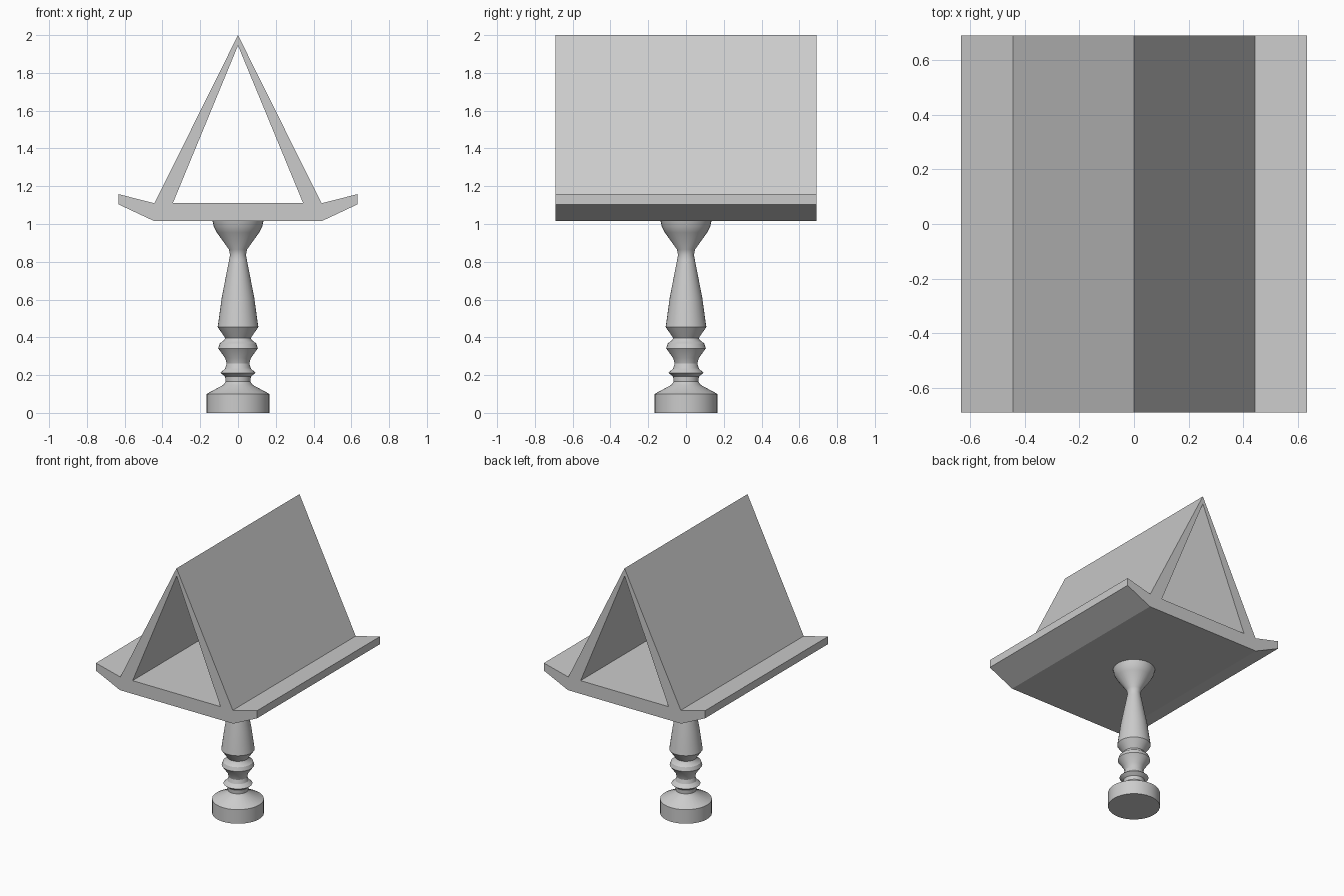
import bpy, bmesh
from math import radians, pi

if "Cube" in bpy.data.objects:
    bpy.data.objects.remove(bpy.data.objects["Cube"])


def make_object(name, bm, angle=30):
    bmesh.ops.recalc_face_normals(bm, faces=bm.faces)
    mesh = bpy.data.meshes.new(name)
    bm.to_mesh(mesh)
    bm.free()
    obj = bpy.data.objects.new(name, mesh)
    bpy.context.collection.objects.link(obj)
    bpy.ops.object.select_all(action='DESELECT')
    obj.select_set(True)
    bpy.context.view_layer.objects.active = obj
    bpy.ops.object.shade_smooth_by_angle(angle=radians(angle))
    return obj


def lathe(name, profile, steps=32):
    bm = bmesh.new()
    verts = [bm.verts.new((r, 0, z)) for r, z in profile]
    edges = [bm.edges.new(pair) for pair in zip(verts, verts[1:])]
    bmesh.ops.spin(bm, geom=verts + edges, cent=(0, 0, 0), axis=(0, 0, 1),
                   angle=2 * pi, steps=steps, use_duplicate=False)
    bmesh.ops.remove_doubles(bm, verts=bm.verts, dist=0.0005)
    return make_object(name, bm)


# Turned post with a round foot
lathe("turned_post", [
    (0, 0), (0.167, 0), (0.167, 0.10), (0.078, 0.148),
    (0.066, 0.165), (0.068, 0.192), (0.093, 0.212), (0.068, 0.235),
    (0.060, 0.262), (0.068, 0.290), (0.105, 0.342), (0.096, 0.368),
    (0.072, 0.387), (0.068, 0.397), (0.108, 0.455), (0.104, 0.48),
    (0.086, 0.61), (0.047, 0.81), (0.042, 0.835), (0.048, 0.865),
    (0.112, 0.955), (0.128, 0.985), (0.135, 1.017)])

# Double-sided book rest: right-half cross-sections, mirrored and extruded
outer = [(0, 2.0), (0.442, 1.11), (0.633, 1.158), (0.633, 1.104), (0.445, 1.016)]
inner = [(0, 1.945), (0.345, 1.11)]
DEPTH = 0.69


def mirrored(half):
    return half + [(-x, z) for x, z in reversed(half) if x > 0]


curve = bpy.data.curves.new("rest_outline", 'CURVE')
curve.dimensions = '2D'
curve.fill_mode = 'BOTH'
curve.extrude = DEPTH
for half in (outer, inner):
    pts = mirrored(half)
    spline = curve.splines.new('POLY')
    spline.points.add(len(pts) - 1)
    for p, (x, z) in zip(spline.points, pts):
        p.co = (x, z, 0, 1)
    spline.use_cyclic_u = True
rest = bpy.data.objects.new("double_book_rest", curve)
rest.rotation_euler.x = pi / 2
bpy.context.collection.objects.link(rest)
bpy.ops.object.select_all(action='DESELECT')
rest.select_set(True)
bpy.context.view_layer.objects.active = rest
bpy.ops.object.convert(target='MESH')
bpy.ops.object.shade_flat()
